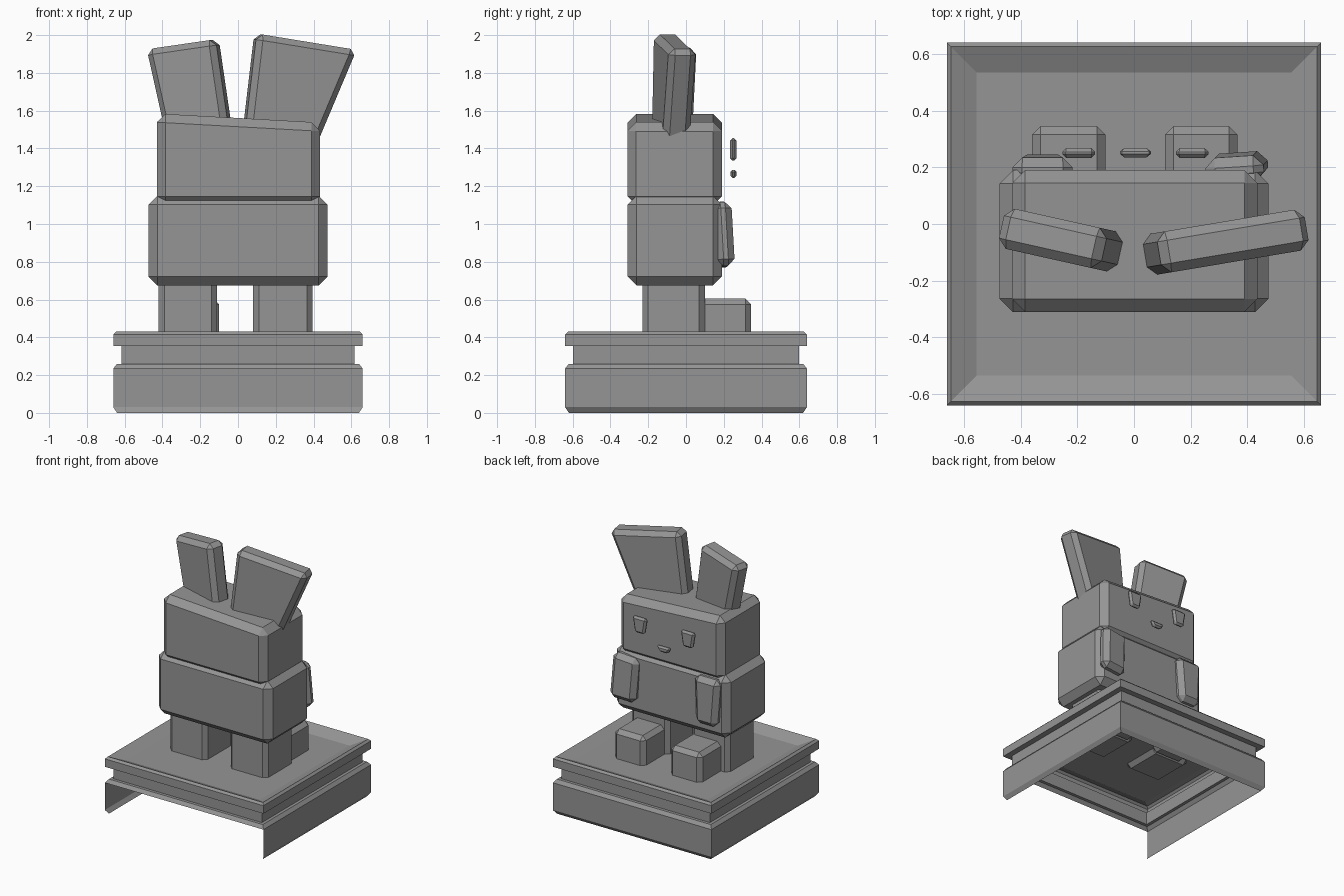
import bpy, bmesh, math
from mathutils import Matrix, Vector

cube = bpy.data.objects.get("Cube")
if cube:
    bpy.data.objects.remove(cube, do_unlink=True)

GREY = (0.3, 0.3, 0.3, 1)
stone = bpy.data.materials.new("stone grey")
stone.use_nodes = True
stone.diffuse_color = GREY
stone.node_tree.nodes["Principled BSDF"].inputs["Base Color"].default_value = GREY


def finish(name, bm):
    mesh = bpy.data.meshes.new(name)
    bm.to_mesh(mesh)
    bm.free()
    mesh.materials.append(stone)
    obj = bpy.data.objects.new(name, mesh)
    bpy.context.collection.objects.link(obj)
    return obj


def prism(name, outline, y0, y1, bevel, turn=0.0, tilt=0.0):
    """Extrude an x-z outline from y0 to y1, chamfer it, then turn about z and lean about x."""
    bm = bmesh.new()
    front = [bm.verts.new((x, y0, z)) for x, z in outline]
    back = [bm.verts.new((x, y1, z)) for x, z in outline]
    bm.faces.new(front)
    bm.faces.new(back[::-1])
    n = len(outline)
    for i in range(n):
        j = (i + 1) % n
        bm.faces.new((front[j], front[i], back[i], back[j]))
    bmesh.ops.recalc_face_normals(bm, faces=bm.faces[:])
    bmesh.ops.bevel(bm, geom=bm.edges[:], offset=bevel, segments=1,
                    affect='EDGES', clamp_overlap=True)
    centre = Vector((sum(p[0] for p in outline) / n, (y0 + y1) / 2,
                     sum(p[1] for p in outline) / n))
    spin = Matrix.Rotation(math.radians(turn), 3, 'Z') @ Matrix.Rotation(math.radians(tilt), 3, 'X')
    bmesh.ops.rotate(bm, verts=bm.verts[:], cent=centre, matrix=spin)
    return finish(name, bm)


def box(name, x0, x1, y0, y1, z0, z1, bevel, **kw):
    return prism(name, [(x0, z0), (x1, z0), (x1, z1), (x0, z1)], y0, y1, bevel, **kw)


# Plinth: open shell with a groove, a shallow sunken top and no front wall on the lower band
bm = bmesh.new()
STEPS = [(0.64, 0.0), (0.66, 0.03), (0.66, 0.235), (0.64, 0.26), (0.617, 0.26),
         (0.617, 0.355), (0.66, 0.355), (0.66, 0.415), (0.645, 0.43), (0.555, 0.39)]
rings = []
for half, z in STEPS:
    depth = half - 0.02
    rings.append([bm.verts.new((sx * half, sy * depth, z))
                  for sx, sy in ((-1, -1), (1, -1), (1, 1), (-1, 1))])
for level, (low, high) in enumerate(zip(rings, rings[1:])):
    for i in range(4):
        if i == 0 and level < 2:
            continue
        j = (i + 1) % 4
        bm.faces.new((low[i], low[j], high[j], high[i]))
bm.faces.new(rings[-1])
finish("plinth", bm)

# Body and head, the head with a slanted top
box("body", -0.475, 0.475, -0.31, 0.19, 0.675, 1.15, 0.048)
prism("head", [(-0.43, 1.1), (0.435, 1.1), (0.435, 1.537), (-0.43, 1.585)],
      -0.31, 0.19, 0.046)

# Legs and feet
for side, leg, foot in (("right", (-0.42, -0.11), (-0.36, -0.1)),
                        ("left", (0.08, 0.395), (0.11, 0.365))):
    box(side + "_leg", *leg, -0.23, 0.1, 0.36, 0.72, 0.03)
    box(side + "_foot", *foot, 0.06, 0.345, 0.36, 0.605, 0.03)

# Arms: flat slabs against the chest
prism("right_arm", [(-0.41, 0.77), (-0.235, 0.77), (-0.215, 1.12), (-0.43, 1.12)],
      0.15, 0.24, 0.035, tilt=2)
prism("left_arm", [(0.27, 0.77), (0.475, 0.78), (0.455, 1.12), (0.25, 1.1)],
      0.15, 0.245, 0.035, turn=4, tilt=3)

# Ears: tapered slabs sunk into the head
prism("right_ear", [(-0.36, 1.4), (-0.02, 1.4), (-0.107, 1.978), (-0.48, 1.925)],
      -0.133, 0.012, 0.032, turn=-12.6)
prism("left_ear", [(0.005, 1.3), (0.36, 1.3), (0.626, 1.922), (0.09, 2.008)],
      -0.146, 0.0, 0.032, turn=9.5)

# Face details: small tapered tablets standing clear of the face
for side, x in (("right", -0.195), ("left", 0.205)):
    prism(side + "_eye", [(x - 0.04, 1.335), (x + 0.04, 1.335), (x + 0.06, 1.455), (x - 0.06, 1.455)],
          0.232, 0.268, 0.014)
prism("mouth", [(-0.03, 1.243), (0.04, 1.243), (0.065, 1.287), (-0.055, 1.287)],
      0.235, 0.268, 0.012)
